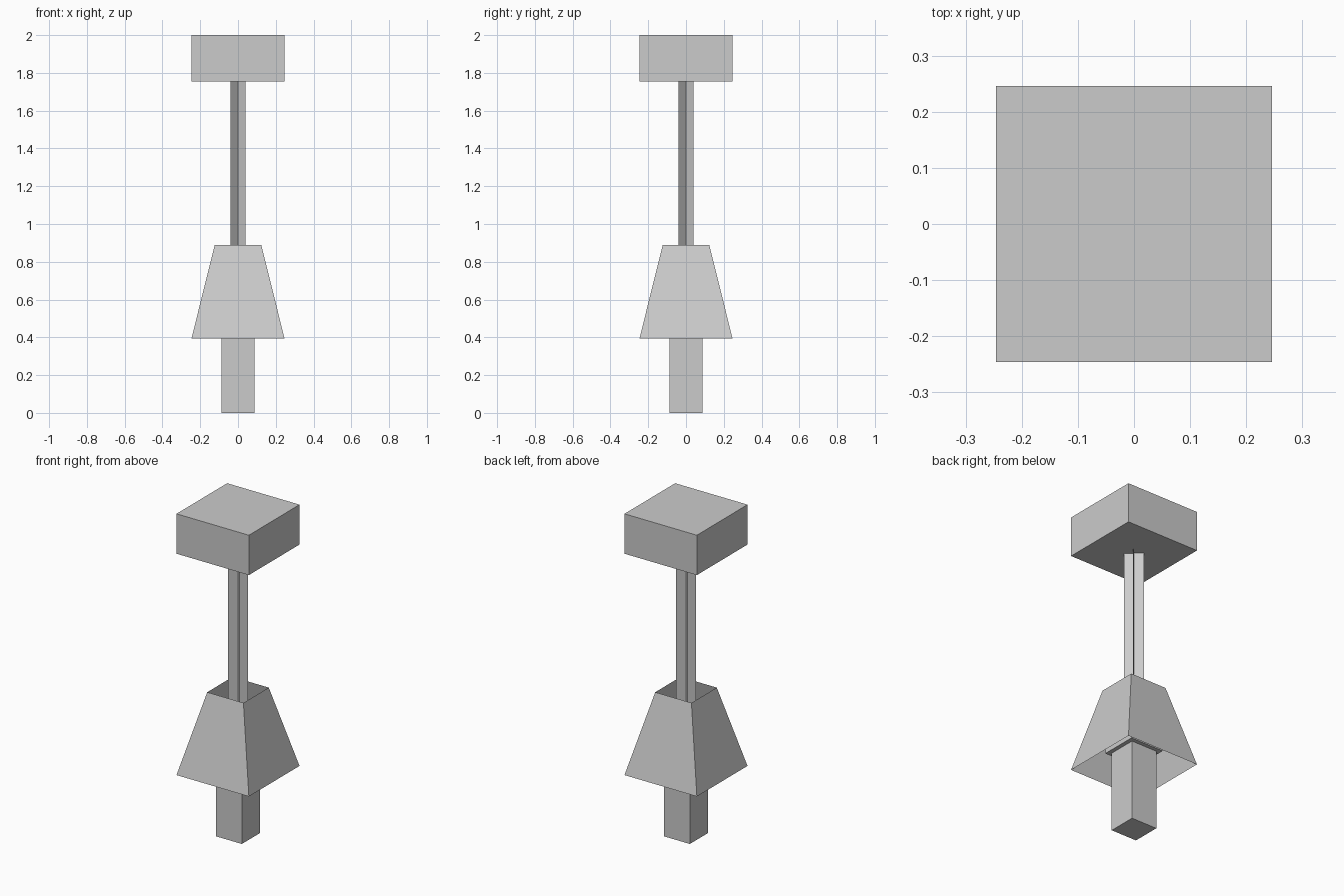
import bpy, bmesh

cube = bpy.data.objects.get("Cube")
if cube:
    bpy.data.objects.remove(cube, do_unlink=True)

grey = bpy.data.materials.new("plain_grey")
colour = (0.6, 0.6, 0.6, 1)
grey.diffuse_color = colour
grey.use_nodes = True
grey.node_tree.nodes["Principled BSDF"].inputs["Base Color"].default_value = colour


def add_object(name, bm):
    mesh = bpy.data.meshes.new(name)
    bm.to_mesh(mesh)
    bm.free()
    mesh.materials.append(grey)
    obj = bpy.data.objects.new(name, mesh)
    bpy.context.collection.objects.link(obj)


def square_column(name, low, high, low_half, high_half, capped=True):
    """Square column or frustum, optionally open at both ends."""
    bm = bmesh.new()
    corners = [(-1, -1), (1, -1), (1, 1), (-1, 1)]
    rings = [[bm.verts.new((x * h, y * h, z)) for x, y in corners]
             for z, h in ((low, low_half), (high, high_half))]
    for i in range(4):
        j = (i + 1) % 4
        bm.faces.new((rings[0][i], rings[0][j], rings[1][j], rings[1][i]))
    if capped:
        bm.faces.new(rings[0][::-1])
        bm.faces.new(rings[1])
    add_object(name, bm)


# Ceiling block, open shade, bulb and the socket inside the shade
square_column("ceiling_block", 1.755, 2.0, 0.246, 0.246)
square_column("lamp_shade", 0.395, 0.89, 0.246, 0.123, capped=False)
square_column("bulb", 0, 0.49, 0.087, 0.087)
square_column("socket", 0.49, 0.7, 0.112, 0.112)

# Hanging rod made from two crossed diagonal sheets
rod = bmesh.new()
r = 0.04
for side in (-1, 1):
    rod.faces.new([rod.verts.new(p) for p in (
        (-r, -r * side, 0.7), (r, r * side, 0.7),
        (r, r * side, 1.755), (-r, -r * side, 1.755))])
add_object("hanging_rod", rod)
